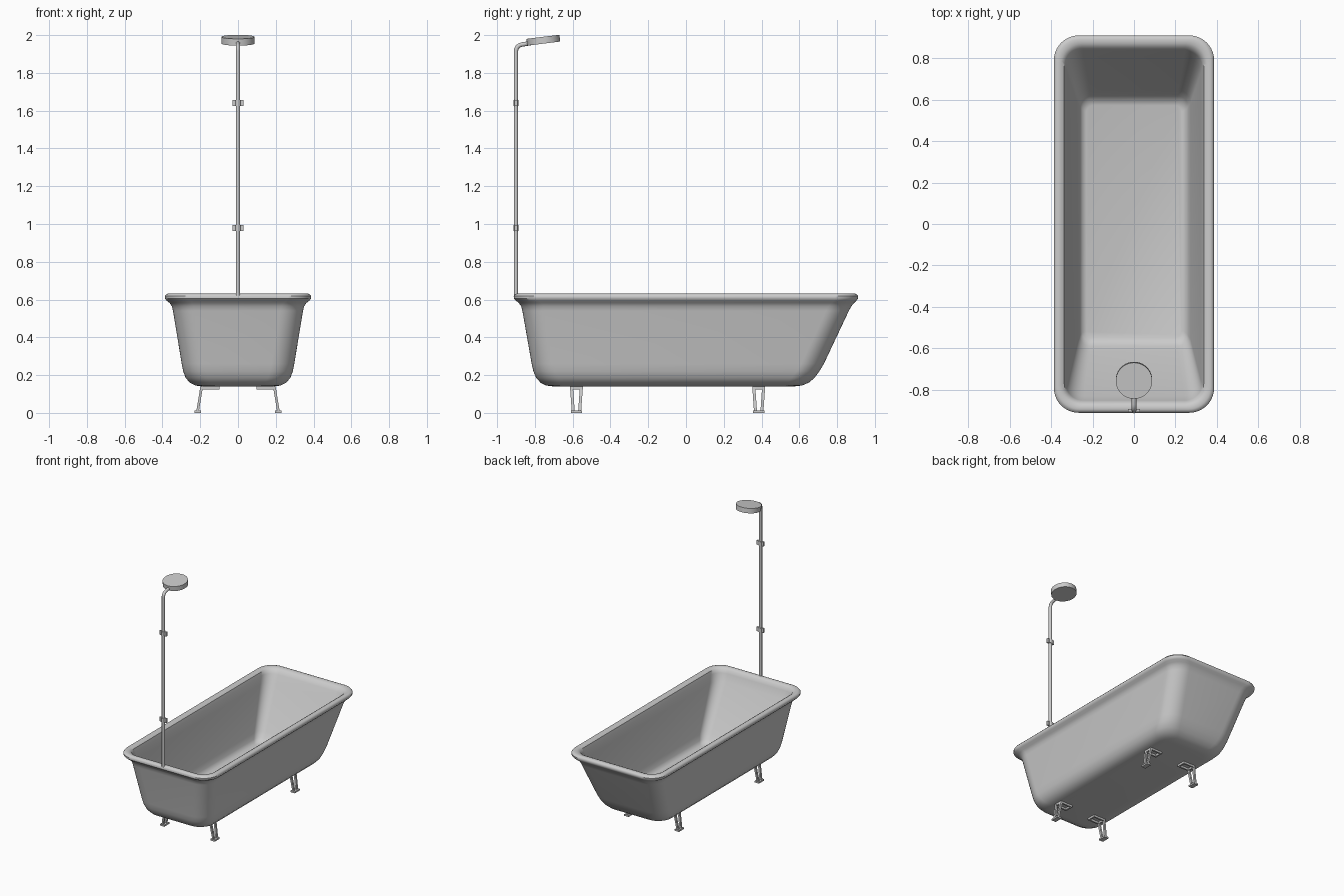
import bpy, bmesh, math
from mathutils import Vector, Matrix

cube = bpy.data.objects.get("Cube")
if cube:
    bpy.data.objects.remove(cube, do_unlink=True)

grey = bpy.data.materials.new("plain grey")
grey.use_nodes = True
COLOUR = (0.6, 0.6, 0.6, 1)
grey.diffuse_color = COLOUR
grey.node_tree.nodes["Principled BSDF"].inputs["Base Color"].default_value = COLOUR


def finish(name, bm, smooth=True):
    """Turn a bmesh into a named, coloured object."""
    bmesh.ops.recalc_face_normals(bm, faces=bm.faces)
    mesh = bpy.data.meshes.new(name)
    bm.to_mesh(mesh)
    bm.free()
    mesh.materials.append(grey)
    obj = bpy.data.objects.new(name, mesh)
    bpy.context.collection.objects.link(obj)
    if smooth:
        bpy.ops.object.select_all(action='DESELECT')
        obj.select_set(True)
        bpy.context.view_layer.objects.active = obj
        bpy.ops.object.shade_smooth_by_angle(angle=math.radians(40))
    return obj


def rounded_ring(z, half, front, back, radius, steps=10):
    """Points of a horizontal rounded rectangle."""
    points = []
    corners = [(half - radius, back - radius), (radius - half, back - radius),
               (radius - half, front + radius), (half - radius, front + radius)]
    for quarter, (cx, cy) in enumerate(corners):
        for i in range(steps + 1):
            a = math.pi / 2 * (quarter + i / steps)
            points.append((cx + radius * math.cos(a), cy + radius * math.sin(a), z))
    return points


def loft(bm, rings):
    """Skin closed rings one after another and cap both ends."""
    loops = [[bm.verts.new(p) for p in ring] for ring in rings]
    for low, high in zip(loops, loops[1:]):
        for i in range(len(low)):
            j = (i + 1) % len(low)
            bm.faces.new((low[i], low[j], high[j], high[i]))
    bm.faces.new(loops[0])
    bm.faces.new(loops[-1])


def add_box(bm, start, end, size_x, size_y):
    """Sheared bar from start to end with a flat horizontal section."""
    rings = []
    for x, y, z in (start, end):
        rings.append([(x + sx * size_x / 2, y + sy * size_y / 2, z)
                      for sx, sy in ((-1, -1), (1, -1), (1, 1), (-1, 1))])
    loft(bm, rings)


def cylinder(bm, radius, top_radius, z0, z1, sides=32):
    rings = [[(r * math.cos(2 * math.pi * i / sides), r * math.sin(2 * math.pi * i / sides), z)
              for i in range(sides)] for r, z in ((radius, z0), (top_radius, z1))]
    loft(bm, rings)


# Bathtub: outside from the base up, over the rolled rim, then down the inside
# Each section: height, half width, front, back, corner radius
SECTIONS = [
    (.14, .19, -.70, .57, .08),
    (.145, .225, -.74, .615, .10),
    (.16, .255, -.77, .65, .11),
    (.185, .277, -.793, .68, .12),
    (.22, .29, -.808, .706, .12),
    (.26, .298, -.817, .73, .12),
    (.54, .344, -.866, .862, .12),
    (.565, .35, -.873, .876, .12),
    (.582, .362, -.885, .89, .12),
    (.594, .378, -.90, .902, .12),
    (.605, .386, -.911, .91, .12),
    (.618, .387, -.912, .911, .12),
    (.628, .38, -.905, .904, .115),
    (.632, .37, -.895, .894, .11),
    (.630, .352, -.877, .872, .10),
    (.620, .337, -.862, .853, .09),
    (.595, .330, -.852, .838, .085),
    (.54, .322, -.83, .808, .08),
    (.24, .273, -.615, .645, .06),
    (.20, .262, -.59, .617, .05),
    (.18, .25, -.57, .597, .045),
    (.172, .23, -.55, .575, .035),
]
bm = bmesh.new()
loft(bm, [rounded_ring(*s) for s in SECTIONS])
finish("bathtub", bm)

# Shower pipe: straight riser with a bent top
curve = bpy.data.curves.new("shower_pipe", 'CURVE')
curve.dimensions = '3D'
curve.bevel_depth = .0115
curve.bevel_resolution = 4
curve.use_fill_caps = True
path = [(0, -.90, .62), (0, -.90, 1.915)]
for i in range(1, 7):
    a = math.radians(82) * i / 6
    path.append((0, -.865 - .035 * math.cos(a), 1.915 + .035 * math.sin(a)))
path.append((0, -.81, 1.960))
spline = curve.splines.new('POLY')
spline.points.add(len(path) - 1)
for point, co in zip(spline.points, path):
    point.co = (*co, 1)
spline.use_smooth = True
curve.materials.append(grey)
pipe = bpy.data.objects.new("shower_pipe", curve)
bpy.context.collection.objects.link(pipe)

# Shower head: tilted disc with softened edges
bm = bmesh.new()
cylinder(bm, .088, .088, -.017, .019, 40)
rims = [e for e in bm.edges if abs(e.verts[0].co.z - e.verts[1].co.z) < .001]
bmesh.ops.bevel(bm, geom=rims, offset=.008, segments=3, affect='EDGES', profile=.5)
head = finish("shower_head", bm)
head.matrix_world = Matrix.Translation((0, -.755, 1.972)) @ Matrix.Rotation(math.radians(7), 4, 'X')

# Pipe brackets: collar with a short cross plate
for label, z in (("lower", .98), ("upper", 1.64)):
    bm = bmesh.new()
    cylinder(bm, .0145, .0145, -.016, .016, 20)
    add_box(bm, (0, 0, -.016), (0, 0, .016), .058, .014)
    finish(label + "_pipe_bracket", bm).location = (0, -.90, z)

# Feet: open top frame, two splayed struts and a pad
for end, y in (("front", -.58), ("back", .385)):
    for side, sx in (("left", 1), ("right", -1)):
        bm = bmesh.new()
        for sy in (-1, 1):
            add_box(bm, (sx * .148, sy * .028, .125), (sx * .148, sy * .028, .141), .10, .012)
            add_box(bm, (sx * .214, sy * .017, .008), (sx * .193, sy * .026, .135), .014, .016)
        for x in (.104, .193):
            add_box(bm, (sx * x, 0, .125), (sx * x, 0, .141), .012, .068)
        add_box(bm, (sx * .213, 0, 0), (sx * .213, 0, .012), .036, .06)
        finish(end + "_" + side + "_foot", bm, False).location = (0, y, 0)
